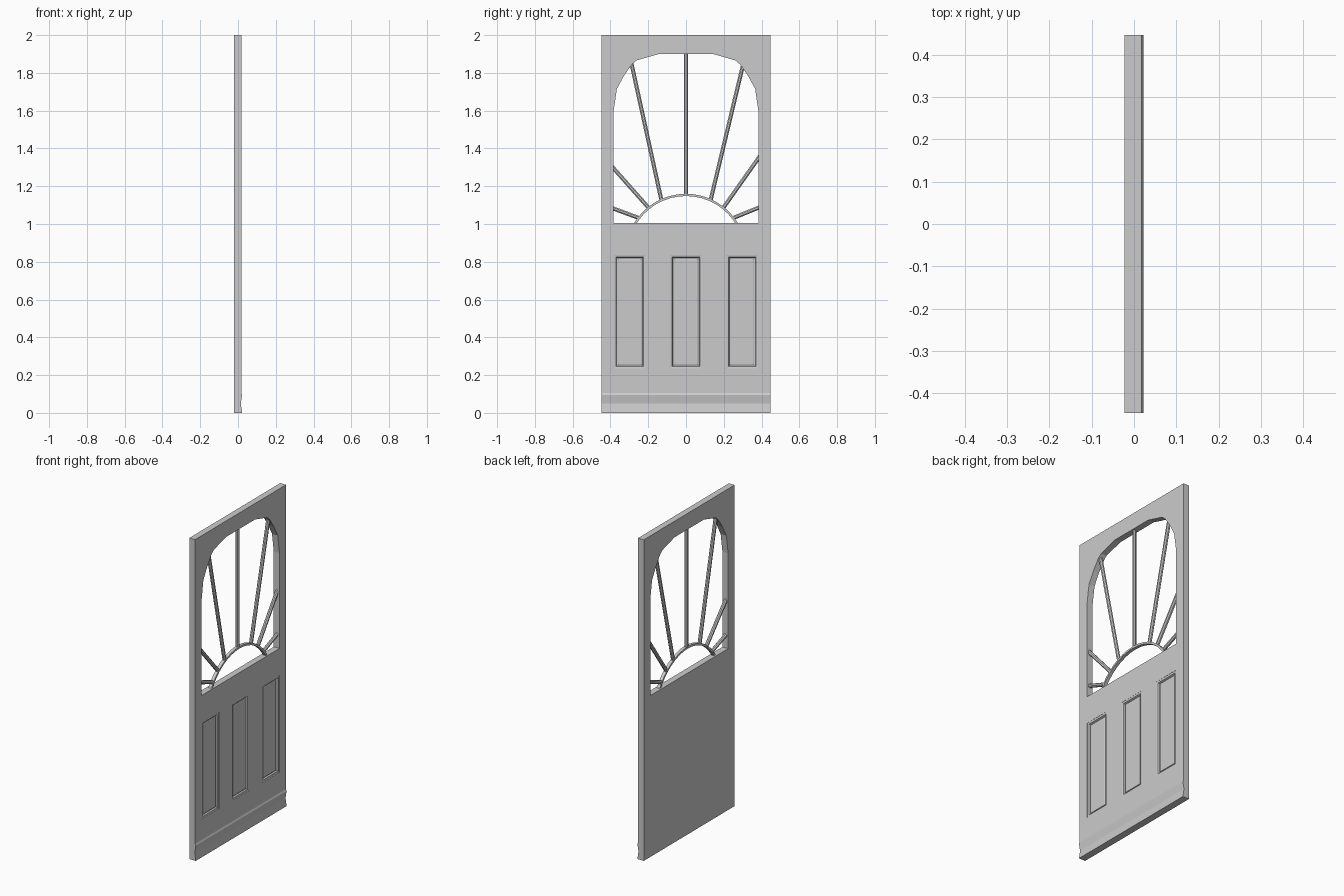
import bpy, bmesh, math
from mathutils import Vector

if "Cube" in bpy.data.objects:
    bpy.data.objects.remove(bpy.data.objects["Cube"])

BACK, FACE = -0.022, 0.0175


def loft(name, rings):
    """Closed solid skinned through matching rings of points."""
    bm = bmesh.new()
    vs = [[bm.verts.new(p) for p in r] for r in rings]
    n = len(vs[0])
    for a, b in zip(vs, vs[1:]):
        for i in range(n):
            j = (i + 1) % n
            bm.faces.new((a[i], a[j], b[j], b[i]))
    bm.faces.new(vs[0][::-1])
    bm.faces.new(vs[-1])
    bmesh.ops.recalc_face_normals(bm, faces=bm.faces)
    me = bpy.data.meshes.new(name)
    bm.to_mesh(me)
    bm.free()
    ob = bpy.data.objects.new(name, me)
    bpy.context.collection.objects.link(ob)
    return ob


def carve(target, cutter):
    mod = target.modifiers.new("cut", 'BOOLEAN')
    mod.operation, mod.solver, mod.object = 'DIFFERENCE', 'EXACT', cutter
    bpy.context.view_layer.update()
    dg = bpy.context.evaluated_depsgraph_get()
    me = bpy.data.meshes.new_from_object(target.evaluated_get(dg))
    target.modifiers.clear()
    target.data = me
    bpy.data.objects.remove(cutter)


# Door slab: side profile with the weather moulding at the foot
profile = [(BACK, 0), (0.022, 0), (0.0145, 0.05), (0.022, 0.095),
           (FACE, 0.105), (FACE, 2), (BACK, 2)]
door = loft("door_slab", [[(x, y, z) for x, z in profile] for y in (-0.447, 0.447)])

# Arched window opening
half = [(0.383, 1.005), (0.383, 1.6), (0.366, 1.715), (0.328, 1.785),
        (0.288, 1.843), (0.262, 1.866), (0.143, 1.9)]
outline = half + [(-y, z) for y, z in reversed(half)]
carve(door, loft("window_cutter", [[(x, y, z) for y, z in outline] for x in (-0.1, 0.1)]))

# Three recessed panels with stepped moulding
steps = [(0.04, 0), (0.0165, 0), (0.0145, 0.011), (0.0065, 0.015), (0.0065, 0.018)]
for cy in (-0.298, 0, 0.298):
    rings = []
    for x, inset in steps[:4]:
        w, h = 0.084 - inset, 0.301 - inset
        rings.append([(x, cy + sy * w, 0.535 + sz * h)
                      for sy, sz in ((-1, -1), (1, -1), (1, 1), (-1, 1))])
    carve(door, loft("panel_cutter", rings))
    # Fielded centre, bordered by a groove
    w, h = 0.063, 0.281
    rings = [[(x, cy + sy * (w - i), 0.535 + sz * (h - i))
              for sy, sz in ((-1, -1), (1, -1), (1, 1), (-1, 1))]
             for x, i in ((0.004, 0), (0.010, 0.0), (0.012, 0.003))]
    loft("panel_field", rings)

# Sun arc above the middle rail
R, cz = 0.3214, 0.8386
span = math.asin(0.282 / R)
rings = []
for k in range(17):
    a = -span + 2 * span * k / 16
    s, c = math.sin(a), math.cos(a)
    rings.append([(x, r * s, cz + r * c) for x, r in
                  ((-0.011, R - 0.012), (0.009, R - 0.012), (0.009, R), (-0.011, R))])
loft("sun_arc", rings)

# Sun rays: round bars from the arc into the frame
rays = [((0, 1.15), (0, 1.91)),
        ((-0.13, 1.125), (-0.292, 1.865)), ((0.13, 1.125), (0.305, 1.855)),
        ((-0.197, 1.085), (-0.395, 1.308)), ((0.197, 1.085), (0.395, 1.365)),
        ((-0.25, 1.032), (-0.398, 1.087)), ((0.25, 1.032), (0.398, 1.092))]
for (y0, z0), (y1, z1) in rays:
    d = Vector((0, y1 - y0, z1 - z0)).normalized()
    side, r = d.cross(Vector((1, 0, 0))), 0.0115
    rings = []
    for y, z in ((y0, z0), (y1, z1)):
        rings.append([Vector((-0.002, y, z)) + Vector((1, 0, 0)) * r * math.cos(t) + side * r * math.sin(t)
                      for t in (math.tau * (i + 0.5) / 8 for i in range(8))])
    loft("sun_ray", rings)
